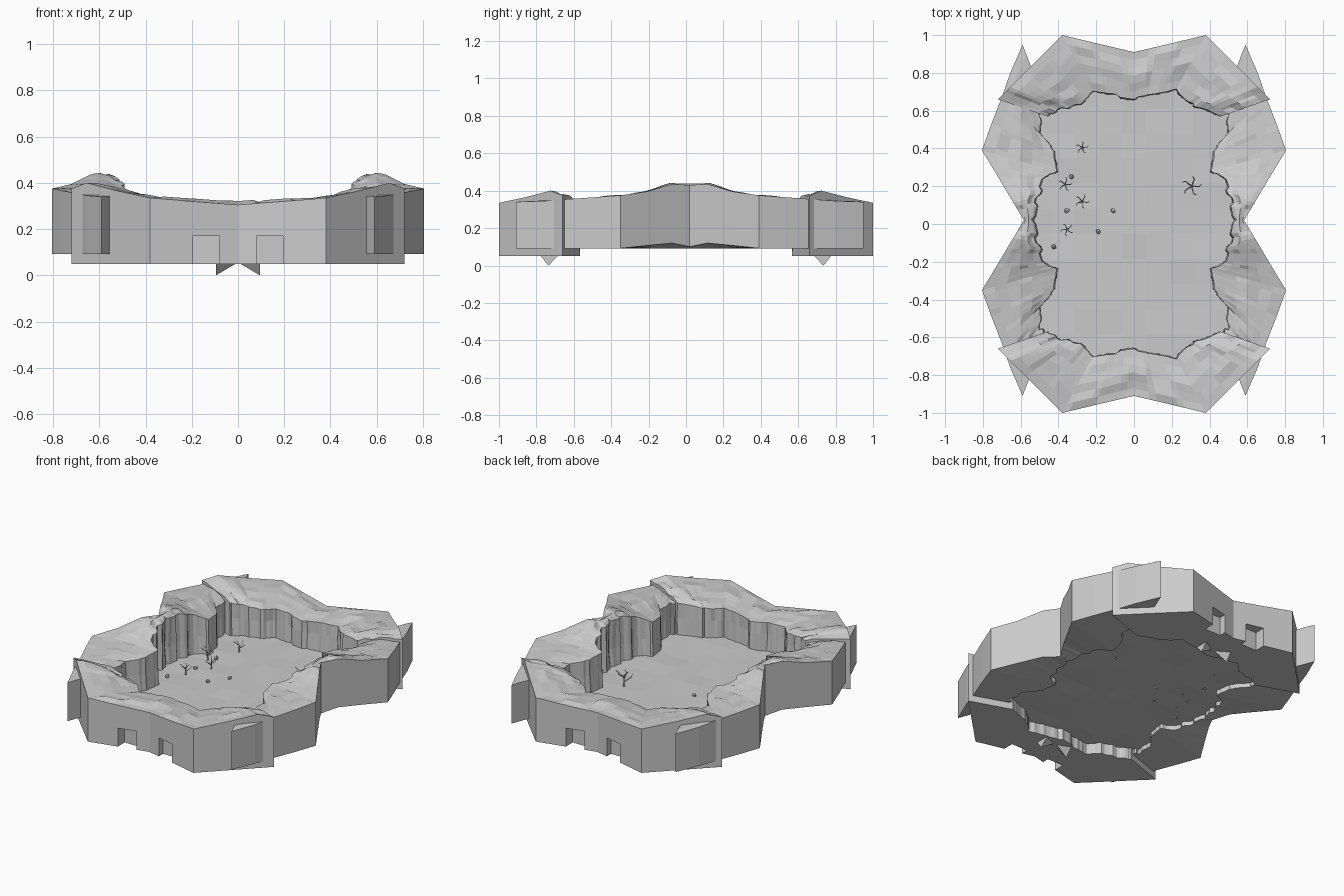
import bpy, bmesh, math, random
from mathutils import Vector

if "Cube" in bpy.data.objects:
    bpy.data.objects.remove(bpy.data.objects["Cube"])

random.seed(4)


def new_object(name, bm, loc=(0, 0, 0)):
    bmesh.ops.recalc_face_normals(bm, faces=bm.faces)
    me = bpy.data.meshes.new(name)
    bm.to_mesh(me)
    bm.free()
    ob = bpy.data.objects.new(name, me)
    ob.location = loc
    bpy.context.collection.objects.link(ob)
    return ob


def mirror(ob, x, y):
    m = ob.modifiers.new("mirror", 'MIRROR')
    m.use_axis = (x, y, False)
    m.use_mirror_merge = False


# A cliff is lofted through stations: outer x, y, top z, inner x, y, top z, outer base z
def cliff(name, stations, base, bump, cy, sub=5, steps=6):
    bm = bmesh.new()
    fine = []
    for a, b in zip(stations, stations[1:]):
        fine += [[p + (q - p) * i / sub for p, q in zip(a, b)] for i in range(sub)]
    fine.append(list(stations[-1]))
    rings, jag = [], 0
    terrace = [0] * (steps + 1)
    for k, (ox, oy, oz, ix, iy, iz, ob_z) in enumerate(fine):
        if k % 2 == 0:
            jag = random.uniform(-0.014, 0.012)
        if k % 4 == 0:
            terrace = [random.uniform(-0.007, 0.007) for _ in range(steps + 1)]
        outer, inner = Vector((ox, oy - cy, oz)), Vector((ix, iy - cy, iz))
        inward = (inner - outer).to_2d().normalized().to_3d()
        if 0 < k < len(fine) - 1:
            inner = inner + inward * jag
        pts = [Vector((ox, oy - cy, ob_z)), outer]
        for j in range(1, steps):
            t = j / steps
            p = outer.lerp(inner, t)
            p.z += bump * math.sin(math.pi * t) + terrace[j]
            pts.append(p)
        mid = inner + inward * random.uniform(-0.008, 0.008)
        mid.z = 0.23
        low = inner + inward * 0.008
        low.z = base
        pts += [inner, mid, low]
        rings.append([bm.verts.new(p) for p in pts])
    n = len(rings[0])
    for a, b in zip(rings, rings[1:]):
        for j in range(n):
            bm.faces.new((a[j], a[(j + 1) % n], b[(j + 1) % n], b[j]))
    bm.faces.new(rings[0])
    bm.faces.new(rings[-1])
    return new_object(name, bm, (0, cy, 0))


# End cliffs, front one modelled across x, then mirrored to the back
half = [(0, -.91, .305, 0, -.665, .30, .05),
        (.2, -.957, .32, .12, -.68, .31, .05),
        (.38, -1, .335, .22, -.705, .305, .05),
        (.52, -.86, .365, .29, -.64, .31, .05),
        (.655, -.725, .40, .38, -.61, .32, .05),
        (.72, -.66, .375, .46, -.57, .33, .05)]
left = [(-s[0], s[1], s[2], -s[3], s[4], s[5], s[6]) for s in half[:0:-1]]
ends = cliff("end_cliffs", left + half, .05, .012, 0)

# Recesses cut in the outer end walls
bm = bmesh.new()
for sx in (-1, 1):
    r = bmesh.ops.create_cube(bm, size=1)
    for v in r["verts"]:
        v.co = Vector((v.co.x * .115 + sx * .138, v.co.y * .2 - .975 + .1, v.co.z * .16 + .09))
        v.co.y = min(v.co.y, -.885)
cutter = new_object("recess_cutter", bm)
cutter.hide_render = True
cutter.hide_viewport = True
m = ends.modifiers.new("recess", 'BOOLEAN')
m.operation = 'DIFFERENCE'
m.solver = 'EXACT'
m.object = cutter
mirror(ends, False, True)

# Side cliffs, whose tails poke out behind the end cliffs
side = [(.58, .025, .43, .54, .025, .42, .10),
        (.64, -.075, .435, .51, -.10, .41, .12),
        (.72, -.21, .395, .475, -.195, .375, .107),
        (.805, -.35, .375, .41, -.24, .345, .092),
        (.755, -.49, .365, .415, -.34, .335, .092),
        (.70, -.63, .355, .495, -.44, .325, .092),
        (.655, -.76, .345, .50, -.54, .325, .092),
        (.59, -.91, .34, .47, -.60, .32, .092)]
mirror(cliff("side_cliffs", side, .092, .012, .02), True, True)

# Arena floor with gentle undulation
bm = bmesh.new()
bmesh.ops.create_grid(bm, x_segments=9, y_segments=11, size=1)
for v in bm.verts:
    v.co.x *= .56
    v.co.y = v.co.y * .73 + .015
    v.co.z = .122 + random.uniform(-.004, .004)
new_object("arena_floor", bm)

# Pointed stones under the end cliffs
bm = bmesh.new()
base = [bm.verts.new(p) for p in ((.095, -.78, .056), (.095, -.68, .056), (.0, -.72, .056))]
tip = bm.verts.new((.095, -.735, 0))
bm.faces.new(base)
for i in range(3):
    bm.faces.new((base[i], base[(i + 1) % 3], tip))
mirror(new_object("under_stone", bm), True, True)


# Dead shrubs: a thin trunk with forked branches
def stick(bm, a, b, r):
    d = b - a
    rot = d.to_track_quat('Z', 'Y').to_matrix().to_4x4()
    rot.translation = (a + b) / 2
    bmesh.ops.create_cone(bm, cap_ends=True, segments=4, radius1=r, radius2=r * .5,
                          depth=d.length, matrix=rot)


def shrub(x, y, size):
    bm = bmesh.new()
    root = Vector((x, y, .118))
    top = root + Vector((0, 0, .055 * size))
    stick(bm, root, top, .005 * size)
    turn = random.uniform(0, 6)
    for i in range(5):
        a = turn + i * math.tau / 5
        start = root.lerp(top, .45 + .12 * i)
        end = start + Vector((math.cos(a) * .027, math.sin(a) * .027, .018)) * size
        stick(bm, start, end, .003 * size)
        twig = end + Vector((math.cos(a + .9) * .012, math.sin(a + .9) * .012, .012)) * size
        stick(bm, end, twig, .002 * size)
    new_object("dead_shrub", bm)


for x, y, s in ((-.275, .405, 1), (-.365, .21, 1.1), (-.275, .12, 1.1), (-.355, -.03, 1), (.305, .20, 1.5)):
    shrub(x, y, s)

# Small loose rocks on the floor
for x, y in ((-.33, .25), (-.355, .07), (-.11, .07), (-.19, -.04), (-.425, -.12)):
    bm = bmesh.new()
    bmesh.ops.create_icosphere(bm, subdivisions=1, radius=.014)
    for v in bm.verts:
        v.co = v.co * random.uniform(.8, 1.15) + Vector((x, y, .128))
    new_object("loose_rock", bm)
